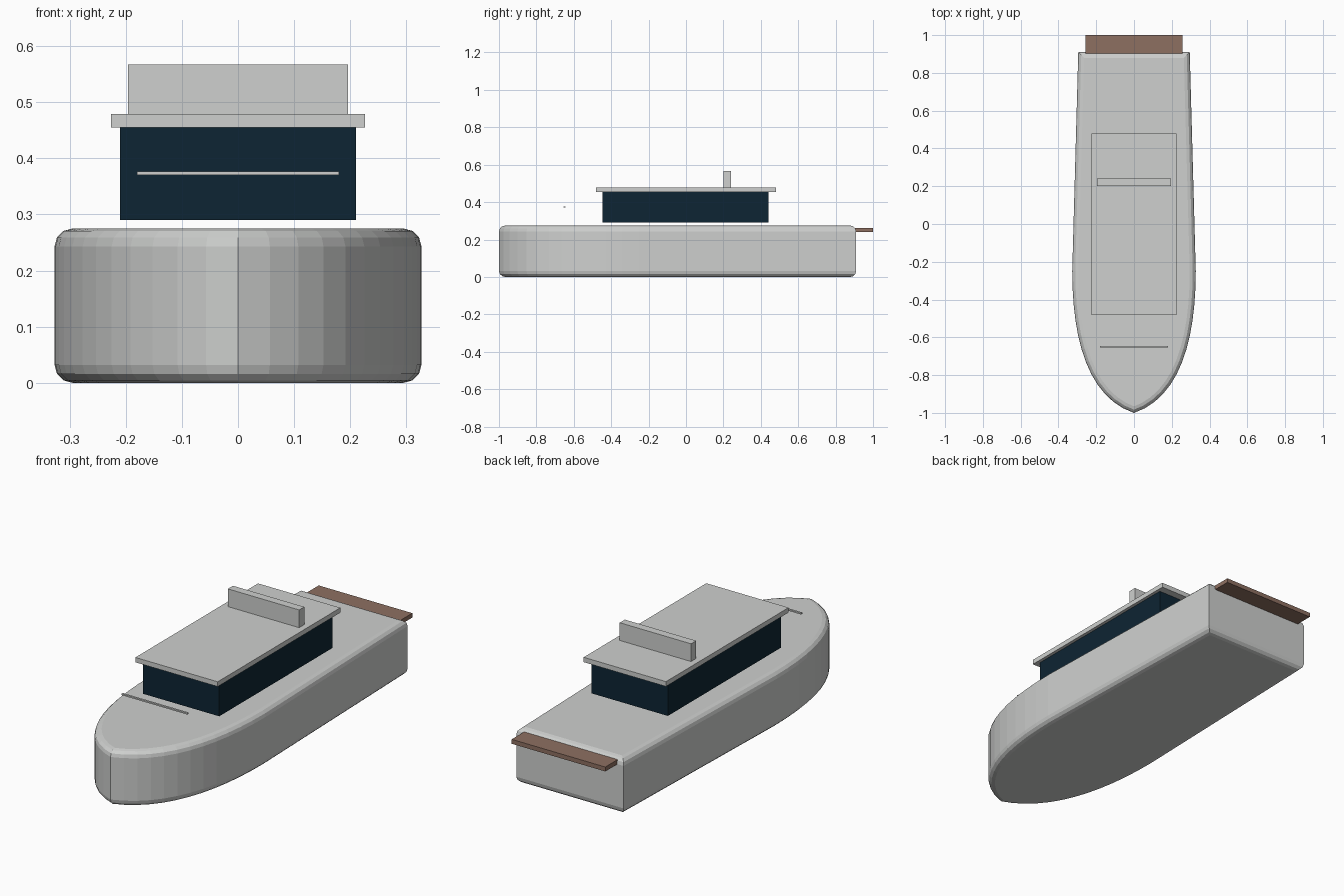
import bpy, bmesh
from mathutils import Vector
from mathutils.geometry import interpolate_bezier

if "Cube" in bpy.data.objects:
    bpy.data.objects.remove(bpy.data.objects["Cube"])


def material(name, rgb):
    m = bpy.data.materials.new(name)
    m.diffuse_color = (*rgb, 1)
    m.use_nodes = True
    m.node_tree.nodes["Principled BSDF"].inputs["Base Color"].default_value = m.diffuse_color
    return m


GREY = material("light grey", (0.62, 0.63, 0.62))
GLASS = material("dark blue glass", (0.004, 0.018, 0.033))
WOOD = material("brown wood", (0.27, 0.16, 0.12))


def finish(name, bm, mat):
    bmesh.ops.recalc_face_normals(bm, faces=bm.faces)
    me = bpy.data.meshes.new(name)
    bm.to_mesh(me)
    bm.free()
    me.materials.append(mat)
    ob = bpy.data.objects.new(name, me)
    bpy.context.collection.objects.link(ob)
    return ob


def box(name, half_x, y, z, mat):
    bm = bmesh.new()
    bmesh.ops.create_cube(bm, size=1)
    for v in bm.verts:
        v.co = (v.co.x * 2 * half_x,
                y[0] + (v.co.y + 0.5) * (y[1] - y[0]),
                z[0] + (v.co.z + 0.5) * (z[1] - z[0]))
    return finish(name, bm, mat)


# Hull: curved bow, straight tapering sides, mirrored outline pulled upward
bow = interpolate_bezier(Vector((0, -1, 0)), Vector((0.24, -0.92, 0)),
                         Vector((0.327, -0.62, 0)), Vector((0.327, -0.25, 0)), 13)
right = [(p.x, p.y) for p in bow] + [(0.295, 0.91)]
outline = right + [(-x, y) for x, y in reversed(right[1:])]
bm = bmesh.new()
base = bm.faces.new([bm.verts.new((x, y, 0)) for x, y in outline])
top = bmesh.ops.extrude_face_region(bm, geom=[base], use_keep_orig=True)["geom"]
for v in top:
    if isinstance(v, bmesh.types.BMVert):
        v.co.z = 0.275
bmesh.ops.recalc_face_normals(bm, faces=bm.faces)
# Rounded rims at deck and keel
rims = [e for e in bm.edges if abs(e.verts[0].co.z - e.verts[1].co.z) < 1e-5]
bmesh.ops.bevel(bm, geom=rims, offset=0.032, offset_type='OFFSET', segments=3,
                profile=0.5, affect='EDGES', clamp_overlap=True)
finish("hull", bm, GREY)

# Cabin and roof
box("cabin", 0.21, (-0.447, 0.442), (0.29, 0.455), GLASS)
box("roof", 0.226, (-0.482, 0.48), (0.455, 0.479), GREY)
box("roof_fin", 0.196, (0.2, 0.24), (0.479, 0.567), GREY)

# Bow rail and swim platform
box("bow_rail", 0.18, (-0.655, -0.645), (0.37, 0.377), GREY)
box("swim_platform", 0.257, (0.9, 1.0), (0.24, 0.262), WOOD)
